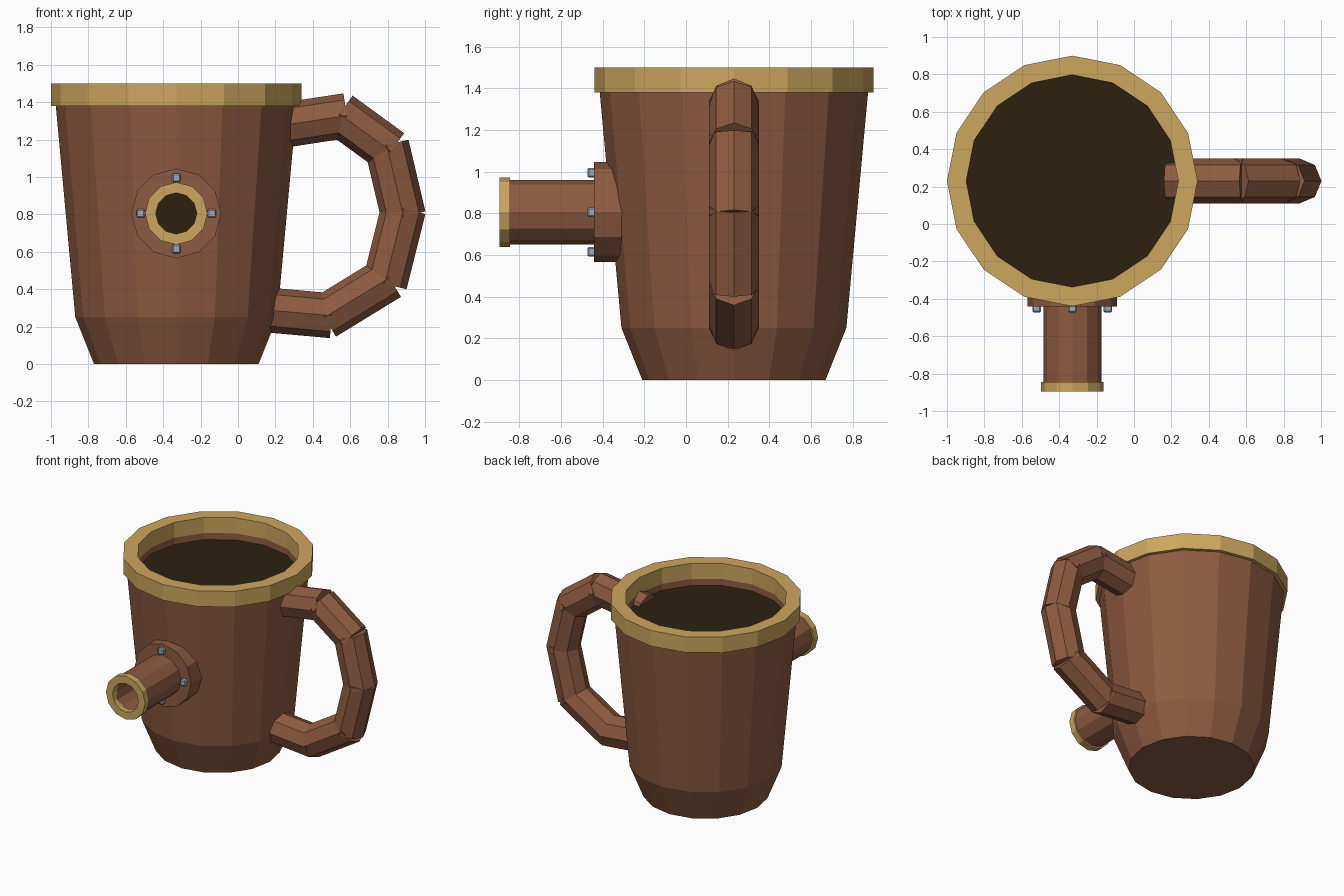
import bpy, bmesh
from math import cos, sin, pi
from mathutils import Vector, Matrix

cube = bpy.data.objects.get("Cube")
if cube:
    bpy.data.objects.remove(cube, do_unlink=True)


def material(name, rgb):
    m = bpy.data.materials.new(name)
    m.use_nodes = True
    col = (*rgb, 1.0)
    m.diffuse_color = col
    m.node_tree.nodes["Principled BSDF"].inputs["Base Color"].default_value = col
    return m


BROWN = material("brown wood", (0.27, 0.105, 0.052))
GOLD = material("brass", (0.61, 0.385, 0.11))
DARK = material("dark brew", (0.025, 0.015, 0.005))
STEEL = material("steel", (0.34, 0.42, 0.48))


def finish(bm, name, mat, matrix):
    bmesh.ops.recalc_face_normals(bm, faces=bm.faces)
    me = bpy.data.meshes.new(name)
    bm.to_mesh(me)
    bm.free()
    me.materials.append(mat)
    ob = bpy.data.objects.new(name, me)
    ob.matrix_world = matrix
    bpy.context.scene.collection.objects.link(ob)
    return ob


def lathe(name, profile, sides, mat, matrix, closed=False):
    """Spin (radius, height) points round local z; open profiles are capped."""
    bm = bmesh.new()
    rings = [[bm.verts.new((r * cos(2 * pi * i / sides), r * sin(2 * pi * i / sides), z))
              for i in range(sides)] for r, z in profile]
    pairs = list(zip(rings, rings[1:]))
    if closed:
        pairs.append((rings[-1], rings[0]))
    for a, b in pairs:
        for i in range(sides):
            j = (i + 1) % sides
            bm.faces.new((a[i], a[j], b[j], b[i]))
    if not closed:
        bm.faces.new(rings[0])
        if len(rings) > 1:
            bm.faces.new(rings[-1])
    return finish(bm, name, mat, matrix)


def tube(name, inner, outer, z0, z1, sides, mat, matrix):
    return lathe(name, [(outer, z0), (outer, z1), (inner, z1), (inner, z0)],
                 sides, mat, matrix, closed=True)


# Mug body, rim and drink
MUG = Vector((-0.33, 0.23, 0))
mug = Matrix.Translation(MUG)
lathe("mug_body", [(0.44, 0), (0.54, 0.25), (0.645, 1.39), (0.568, 1.39), (0.565, 1.30)],
      16, BROWN, mug)
tube("mug_rim", 0.567, 0.67, 1.38, 1.5, 16, GOLD, mug)
lathe("drink_surface", [(0.567, 1.33)], 16, DARK, mug)

# Spout, pointing to the front
spout = Matrix.Translation((MUG.x, 0, 0.805)) @ Matrix.Rotation(pi / 2, 4, 'X')
lathe("spout_flange", [(0.24, 0.27), (0.24, 0.442)], 12, BROWN, spout)
tube("spout_pipe", 0.11, 0.155, 0.40, 0.86, 12, BROWN, spout)
tube("spout_ring", 0.11, 0.167, 0.845, 0.895, 12, GOLD, spout)
lathe("spout_inside", [(0.112, 0.45)], 12, DARK, spout)

# Flange bolts
for k in range(4):
    bm = bmesh.new()
    bmesh.ops.create_cube(bm, size=0.046)
    bmesh.ops.bevel(bm, geom=bm.edges[:], offset=0.007, segments=1, affect='EDGES')
    a = k * pi / 2
    finish(bm, f"flange_bolt_{k + 1}", STEEL,
           spout @ Matrix.Translation((0.19 * cos(a), 0.19 * sin(a), 0.45)))

# Handle: straight eight-sided bars along an arc
path = [(0.20, 1.27), (0.56, 1.325), (0.80, 1.15), (0.88, 0.81),
        (0.79, 0.45), (0.48, 0.26), (0.20, 0.285)]
points = [Vector((x, MUG.y, z)) for x, z in path]
for k, (p, q) in enumerate(zip(points, points[1:])):
    d = (q - p).normalized()
    side = Vector((0, 1, 0))
    rot = Matrix((side.cross(d), side, d)).transposed().to_4x4()
    lathe(f"handle_bar_{k + 1}", [(0.12, -0.022), (0.12, (q - p).length + 0.022)],
          8, BROWN, Matrix.Translation(p) @ rot)
